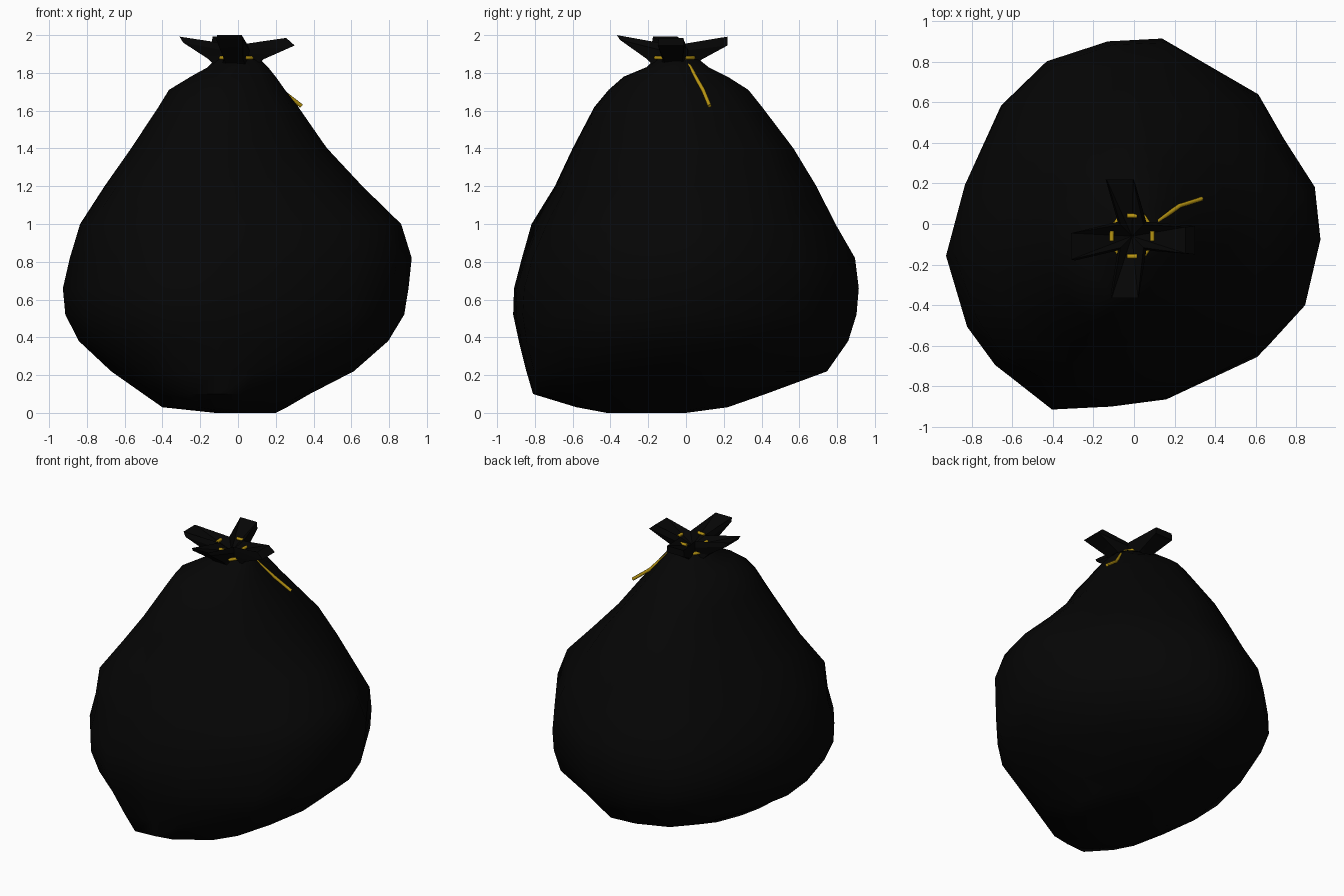
import bpy, bmesh, math
from mathutils import Vector

if "Cube" in bpy.data.objects:
    bpy.data.objects.remove(bpy.data.objects["Cube"])


def material(name, rgb):
    m = bpy.data.materials.new(name)
    m.diffuse_color = (*rgb, 1)
    m.use_nodes = True
    m.node_tree.nodes["Principled BSDF"].inputs["Base Color"].default_value = m.diffuse_color
    return m


black = material("black plastic", (0.0016, 0.0016, 0.0016))
gold = material("gold cord", (0.48, 0.30, 0.006))


def loft(name, rings, mat, angle, bottom=None, top=None):
    """Skin closed rings of points, with optional end points."""
    bm = bmesh.new()
    vr = [[bm.verts.new(p) for p in r] for r in rings]
    n = len(vr[0])
    for a, b in zip(vr, vr[1:]):
        for i in range(n):
            j = (i + 1) % n
            bm.faces.new((a[i], a[j], b[j], b[i]))
    for ring, tip in ((vr[0], bottom), (vr[-1], top)):
        if tip:
            c = bm.verts.new(tip)
            for i in range(n):
                bm.faces.new((ring[i], ring[(i + 1) % n], c))
    bmesh.ops.recalc_face_normals(bm, faces=bm.faces)
    me = bpy.data.meshes.new(name)
    bm.to_mesh(me)
    bm.free()
    ob = bpy.data.objects.new(name, me)
    bpy.context.collection.objects.link(ob)
    me.materials.append(mat)
    bpy.ops.object.select_all(action='DESELECT')
    ob.select_set(True)
    bpy.context.view_layer.objects.active = ob
    bpy.ops.object.shade_smooth_by_angle(angle=math.radians(angle))
    return ob


# Bag body: lumpy plan outline scaled to the extents at each height
outline = [(.92, -.10), (.90, .17), (.63, .64), (.15, .915), (-.12, .90), (-.42, .80),
           (-.64, .58), (-.83, .19), (-.925, -.16), (-.82, -.51), (-.68, -.70),
           (-.40, -.915), (-.10, -.90), (.18, -.86), (.63, -.64), (.83, -.43)]
levels = [  # z, left, right, front, back
    (0.00, -.12, .20, -.42, .00), (0.03, -.40, .26, -.58, .22),
    (0.10, -.50, .38, -.81, .42), (0.22, -.67, .61, -.845, .74),
    (0.38, -.84, .79, -.885, .85), (0.52, -.912, .88, -.915, .90),
    (0.66, -.925, .905, -.91, .915), (0.82, -.885, .92, -.86, .90),
    (1.00, -.82, .865, -.78, .80), (1.20, -.70, .665, -.68, .69),
    (1.40, -.565, .475, -.60, .56), (1.62, -.42, .32, -.485, .40),
    (1.71, -.365, .25, -.41, .33), (1.78, -.25, .20, -.33, .22),
    (1.83, -.16, .16, -.21, .12), (1.87, -.12, .12, -.17, .07)]
# Bulges and hollows in the filling: direction, height, amount
lumps = [(45, 1.42, .05), (45, .95, -.05), (45, .32, .05), (225, 1.03, .075),
         (315, 1.28, -.04), (315, .90, .03), (315, .35, .05), (135, 1.12, -.03),
         (135, .42, .035)]
rings = []
for z, x0, x1, y0, y1 in levels:
    ring = []
    for px, py in outline:
        cx, cy = (x0 + x1) / 2, (y0 + y1) / 2
        p = Vector((cx + px / .923 * (x1 - x0) / 2, cy + py / .915 * (y1 - y0) / 2, z))
        out = Vector((px, py, 0)).normalized()
        for deg, h, amount in lumps:
            a = math.radians(deg)
            facing = max(0, out.x * math.cos(a) + out.y * math.sin(a)) ** 8
            p += out * amount * facing * math.exp(-((z - h) / .17) ** 2)
        ring.append(p)
    rings.append(ring)
loft("bag_body", rings, black, 50, bottom=(.03, -.2, 0), top=(0, -.06, 1.88))

# Gathered mouth: four flaps flaring out of the neck, hollow in the middle
centre = Vector((-.01, -.06, 0))
arms = [  # lower tip r, z, upper tip r, z, sideways shift
    (.31, 1.945, .265, 1.985, -.02), (.28, 1.945, .28, 1.992, .06),
    (.28, 1.96, .30, 1.992, .05), (.29, 1.975, .305, 2.0, -.035)]


def mouth_ring(stage):
    pts = []
    for k, (rl, zl, ru, zu, shift) in enumerate(arms):
        a = k * math.pi / 2
        d = Vector((math.cos(a), math.sin(a), 0))
        p = Vector((-d.y, d.x, 0))
        r, z, hw, s, cr, cz = (
            (.115, 1.84, .05, 0, .11, 1.84), (.145, 1.872, .05, shift * .4, .095, 1.88),
            (rl, zl, .07, shift, .10, 1.92), (ru, zu, .065, shift, .08, 1.955))[stage]
        for side in (-1, 1):
            pts.append(centre + d * r + p * (s + side * hw) + Vector((0, 0, z)))
        q = (d + p).normalized()
        pts.append(centre + q * cr + Vector((0, 0, cz)))
    return pts


loft("bag_mouth", [mouth_ring(s) for s in range(4)], black, 30,
     top=centre + Vector((0, 0, 1.89)))


# Cord: loop round the neck, glimpses inside the mouth and two loose tails
def cord(name, points, closed=False):
    cu = bpy.data.curves.new(name, 'CURVE')
    cu.dimensions = '3D'
    cu.bevel_depth = .011
    cu.bevel_resolution = 1
    cu.use_fill_caps = True
    sp = cu.splines.new('POLY')
    sp.points.add(len(points) - 1)
    for q, p in zip(sp.points, points):
        q.co = (*p, 1)
    sp.use_cyclic_u = closed
    cu.materials.append(gold)
    ob = bpy.data.objects.new(name, cu)
    bpy.context.collection.objects.link(ob)
    bpy.ops.object.select_all(action='DESELECT')
    ob.select_set(True)
    bpy.context.view_layer.objects.active = ob
    bpy.ops.object.convert(target='MESH')


loop = []
for i in range(12):
    a = i * math.pi / 6
    r = .115 - .012 * (i % 2)
    loop.append((centre.x + r * math.cos(a), centre.y + r * math.sin(a), 1.88))
cord("cord_loop", loop, True)
for k in range(4):
    a = k * math.pi / 2
    d = Vector((math.cos(a), math.sin(a), 0))
    p = Vector((-d.y, d.x, 0))
    mid = centre + d * .1 + Vector((0, 0, 1.936))
    cord("cord_inside_%d" % (k + 1), [mid - p * .025, mid + p * .025])
cord("cord_tail_short", [(.055, -.02, 1.89), (.115, .05, 1.80), (.16, .12, 1.72)])
cord("cord_tail_long", [(.06, -.03, 1.89), (.125, .02, 1.83), (.225, .09, 1.71), (.335, .125, 1.625)])
